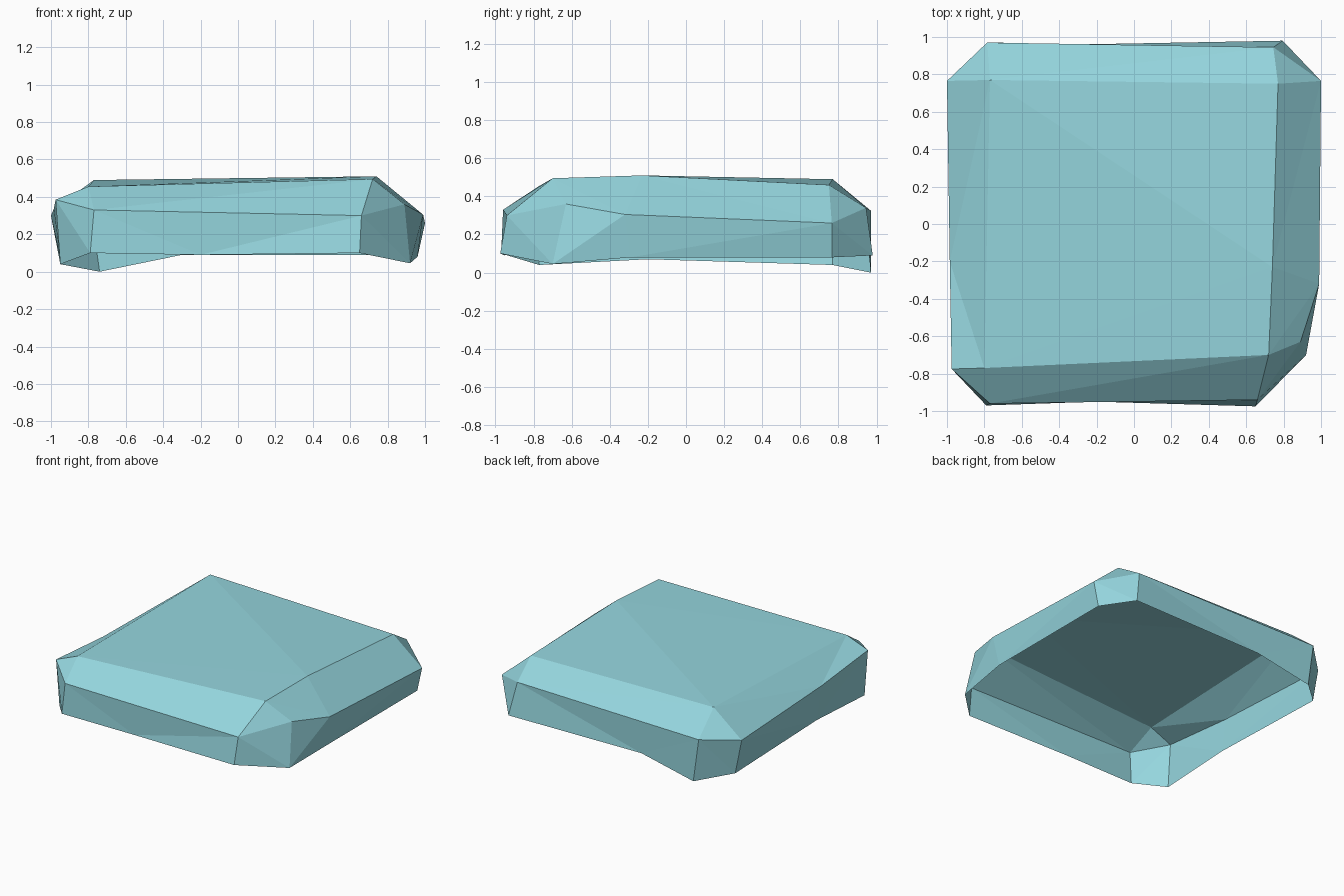
import bpy
import bmesh

default_cube = bpy.data.objects.get("Cube")
if default_cube:
    bpy.data.objects.remove(default_cube, do_unlink=True)


def make_material(name, colour):
    material = bpy.data.materials.new(name)
    material.use_nodes = True
    material.diffuse_color = colour
    shader = next(n for n in material.node_tree.nodes if n.type == "BSDF_PRINCIPLED")
    shader.inputs["Base Color"].default_value = colour
    shader.inputs["Roughness"].default_value = 0.9
    return material


def stitch(bm, upper, lower, steps):
    """Zip two closed rings with triangles; u and l advance the upper or lower ring."""
    i = j = 0
    for step in steps:
        a, b = upper[i % len(upper)], lower[j % len(lower)]
        if step == "u":
            i += 1
            bm.faces.new((a, b, upper[i % len(upper)]))
        else:
            j += 1
            bm.faces.new((a, b, lower[j % len(lower)]))


# Flat top outline, counter-clockwise from the back left corner
top_outline = [(.77, .75, .46), (-.77, .77, .49), (-.80, -.77, .455),
               (.72, -.70, .495), (.74, -.23, .51)]

# Shoulder where the bevel meets the walls
shoulder_outline = [(1, .765, .26), (.745, .945, .34), (-.785, .97, .325),
                    (-1, .765, .30), (-.985, -.2, .335), (-.975, -.775, .385),
                    (-.77, -.96, .33), (.66, -.94, .30), (.89, -.63, .36),
                    (.99, -.32, .305)]

# Uneven open rim that rests on the ground
rim_outline = [(.96, .765, .08), (.795, .98, .09), (-.3, .96, .09),
               (-.74, .97, 0), (-.95, .77, .04), (-.95, -.2, .07),
               (-.95, -.77, .04), (-.79, -.97, .10), (-.2, -.95, .09),
               (.65, -.975, .10), (.92, -.70, .045), (.96, -.29, .08)]

bm = bmesh.new()
top, shoulder, rim = ([bm.verts.new(p) for p in outline]
                      for outline in (top_outline, shoulder_outline, rim_outline))

# Top facets fan out from the high point on the left edge
peak = top[-1]
for first, second in zip(top[:-2], top[1:-1]):
    bm.faces.new((peak, first, second))

# Bevelled shoulder band and side walls
stitch(bm, top, shoulder, "lulllullulllulu")
stitch(bm, shoulder, rim, "lu" "lul" "lu" "luul" "lu" "lul" "lu" "ul" "ul")

mesh = bpy.data.meshes.new("rock_slab")
bm.to_mesh(mesh)
bm.free()
mesh.materials.append(make_material("pale teal stone", (.30, .67, .73, 1)))

rock_slab = bpy.data.objects.new("rock_slab", mesh)
bpy.context.collection.objects.link(rock_slab)
